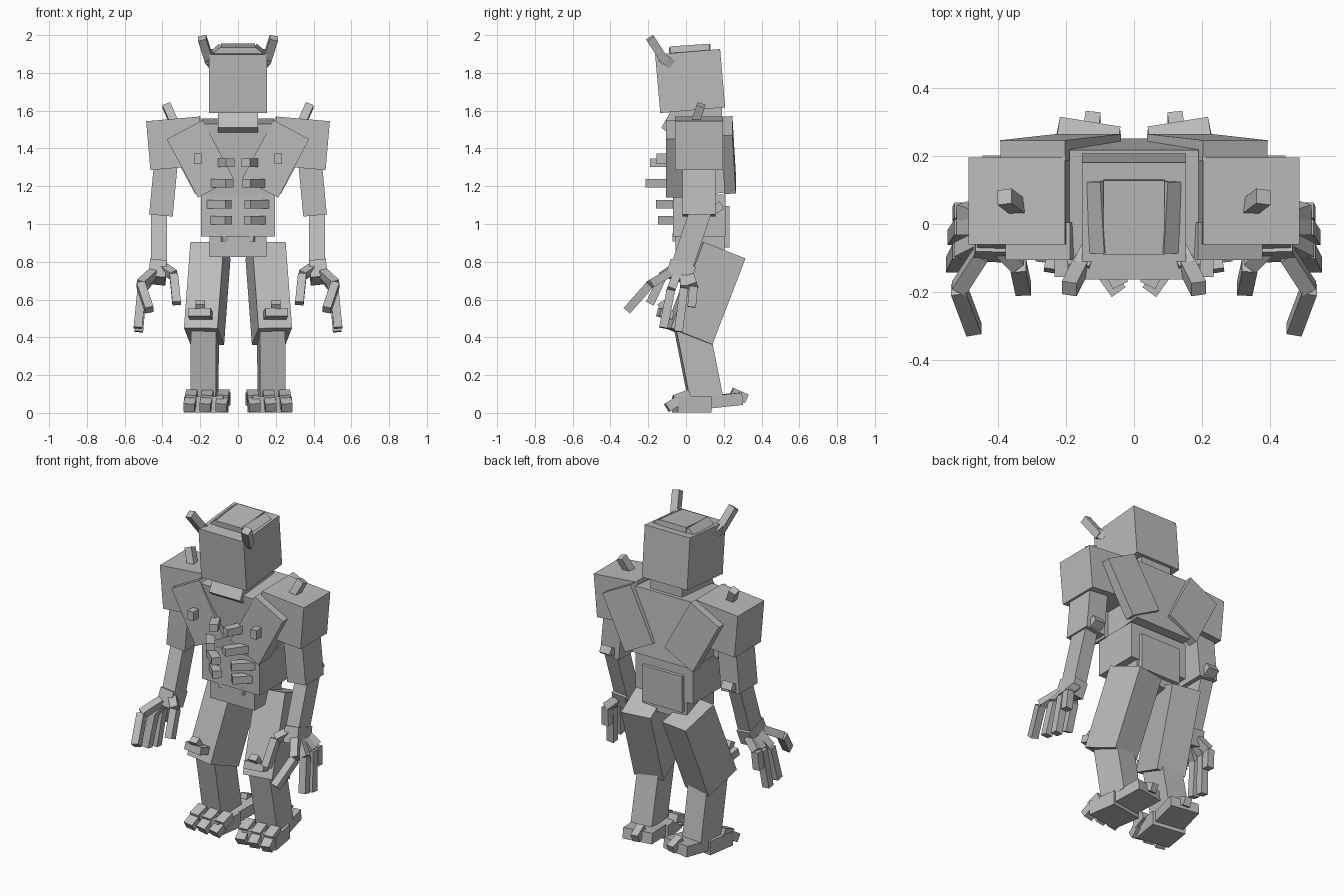
import bpy
import math
from mathutils import Vector, Matrix, Euler

old = bpy.data.objects.get("Cube")
if old:
    bpy.data.objects.remove(old, do_unlink=True)

grey = bpy.data.materials.new("stone_grey")
grey.use_nodes = True
colour = (0.5, 0.5, 0.5, 1)
grey.diffuse_color = colour
grey.node_tree.nodes["Principled BSDF"].inputs["Base Color"].default_value = colour

UNIT = [(x, y, z) for x in (-.5, .5) for y in (-.5, .5) for z in (-.5, .5)]
QUADS = [(0, 1, 3, 2), (4, 6, 7, 5), (0, 4, 5, 1), (2, 3, 7, 6), (0, 2, 6, 4), (1, 5, 7, 3)]


def mesh_object(name, verts, faces):
    mesh = bpy.data.meshes.new(name)
    mesh.from_pydata(verts, [], faces)
    mesh.materials.append(grey)
    ob = bpy.data.objects.new(name, mesh)
    bpy.context.collection.objects.link(ob)
    return ob


def block(name, centre, size, rot=(0, 0, 0)):
    """Box with a centre, a size and a rotation in degrees."""
    ob = mesh_object(name, [Vector(c) * Vector(size) for c in UNIT], QUADS)
    turn = Euler([math.radians(a) for a in rot]).to_matrix().to_4x4()
    ob.matrix_world = Matrix.Translation(centre) @ turn
    return ob


def beam(name, start, end, width, depth, yaw=0):
    """Box running from start to end, turned about its length by yaw."""
    p, q = Vector(start), Vector(end)
    z = (q - p).normalized()
    hint = Vector((math.cos(math.radians(yaw)), math.sin(math.radians(yaw)), 0))
    x = (hint - z * hint.dot(z)).normalized()
    basis = Matrix((x, z.cross(x), z)).transposed().to_4x4()
    size = Vector((width, depth, (q - p).length))
    ob = mesh_object(name, [Vector(c) * size for c in UNIT], QUADS)
    ob.matrix_world = Matrix.Translation((p + q) / 2) @ basis
    return ob


# Head, cap and neck
block("head", (0, .022, 1.757), (.305, .345, .31), (5, 0, 0))
block("head_cap", (0, .02, 1.925), (.18, .22, .04), (5, 0, 0))
profile = [(-.08, 1.6), (-.13, 1.51), (-.08, 1.47), (.19, 1.47), (.19, 1.63)]
n = len(profile)
neck = [(x, y, z) for x in (-.105, .105) for y, z in profile]
mesh_object("neck", neck, [tuple(reversed(range(n))), tuple(range(n, 2 * n))]
            + [(i, (i + 1) % n, (i + 1) % n + n, i + n) for i in range(n)])

# Trunk
block("chest", (0, .075, 1.35), (.38, .32, .39), (5, 0, 0))
block("abdomen", (0, .07, 1.045), (.39, .28, .22))
block("pelvis", (0, .075, .89), (.3, .26, .13))
block("lower_back_plate", (0, .165, .985), (.27, .13, .22))

# Rib rows: height, outer x, inner x, front y, rear y
RIBS = [(1.325, .1, .04, -.18, -.06), (1.215, .13, .045, -.2, -.08),
        (1.105, .15, .05, -.14, -.05), (1.02, .13, .05, -.13, -.05),
        (.93, .1, .06, -.06, .02)]

# Finger paths: knuckle, joint, tip
FINGERS = [
    ((.45, -.09, .74), (.515, -.19, .68), (.47, -.31, .545)),
    ((.40, -.06, .77), (.34, -.12, .73), (.325, -.19, .58)),
    ((.45, -.05, .73), (.51, -.08, .65), (.53, -.12, .45)),
    ((.45, -.01, .72), (.505, -.01, .66), (.525, -.04, .43)),
    ((.44, .02, .73), (.505, .04, .67), (.51, .03, .56)),
]

for side, s in (("left", 1), ("right", -1)):
    def m(p):
        return (p[0] * s, p[1], p[2])

    def pb(name, centre, size, rot=(0, 0, 0)):
        block(f"{side}_{name}", m(centre), size, (rot[0], rot[1] * s, rot[2] * s))

    def limb(name, a, b, w, d, yaw=0):
        beam(f"{side}_{name}", m(a), m(b), w, d, yaw * s)

    # Horn and cap edge
    limb("horn_base", (.13, -.08, 1.85), (.155, -.13, 1.885), .05, .05)
    limb("horn", (.15, -.11, 1.86), (.19, -.19, 1.985), .045, .045)
    pb("cap_edge", (.105, .02, 1.918), (.055, .21, .03), (5, 40, 0))

    # Breast and shoulder blade plates
    pb("breast_plate", (.2, -.05, 1.345), (.215, .11, .35), (0, 28, 0))
    pb("breast_stud", (.213, -.12, 1.345), (.04, .07, .055))
    pb("shoulder_blade", (.215, .225, 1.365), (.215, .06, .35), (3, 28, 0))

    for i, (z, xo, xi, yf, yb) in enumerate(RIBS):
        limb(f"rib_{i + 1}", (xo, yb, z), (xi, yf, z), .05, .045)

    # Arm
    pb("shoulder", (.333, .068, 1.427), (.285, .255, .26), (0, 5, 0))
    limb("shoulder_spike", (.34, .05, 1.54), (.38, .08, 1.63), .045, .045)
    limb("upper_arm", (.382, .068, 1.32), (.408, .068, 1.045), .125, .175)
    limb("forearm", (.418, .085, 1.09), (.418, -.03, .75), .085, .115)
    limb("elbow_spike", (.41, .14, 1.07), (.41, .19, 1.1), .07, .045)
    limb("palm", (.42, -.015, .79), (.43, -.045, .70), .09, .14)
    for i, (a, b, c) in enumerate(FINGERS):
        limb(f"finger_{i + 1}_base", a, b, .045, .045)
        limb(f"finger_{i + 1}_tip", b, c, .045, .045)

    # Leg
    limb("thigh", (.146, .19, .86), (.18, .015, .405), .18, .24, 9)
    pb("knee_plate", (.2, -.11, .525), (.12, .07, .045), (-15, 0, 9))
    limb("knee_spur", (.2, -.1, .53), (.2, -.135, .585), .05, .04)
    limb("shin", (.175, .03, .45), (.178, .105, .07), .135, .175, 5)

    # Foot
    pb("foot_front", (.168, .03, .045), (.21, .18, .085), (0, 0, 9))
    limb("foot_rear", (.165, .06, .05), (.128, .285, .075), .18, .065, 9)
    limb("heel_spur", (.13, .24, .11), (.12, .32, .075), .045, .05)
    for i, x in enumerate((.075, .16, .245)):
        limb(f"toe_{i + 1}_base", (x, .02, .1), (x + .005, -.06, .07), .06, .05)
        limb(f"toe_{i + 1}_tip", (x + .005, -.04, .065), (x + .015, -.1, .027), .06, .05)
